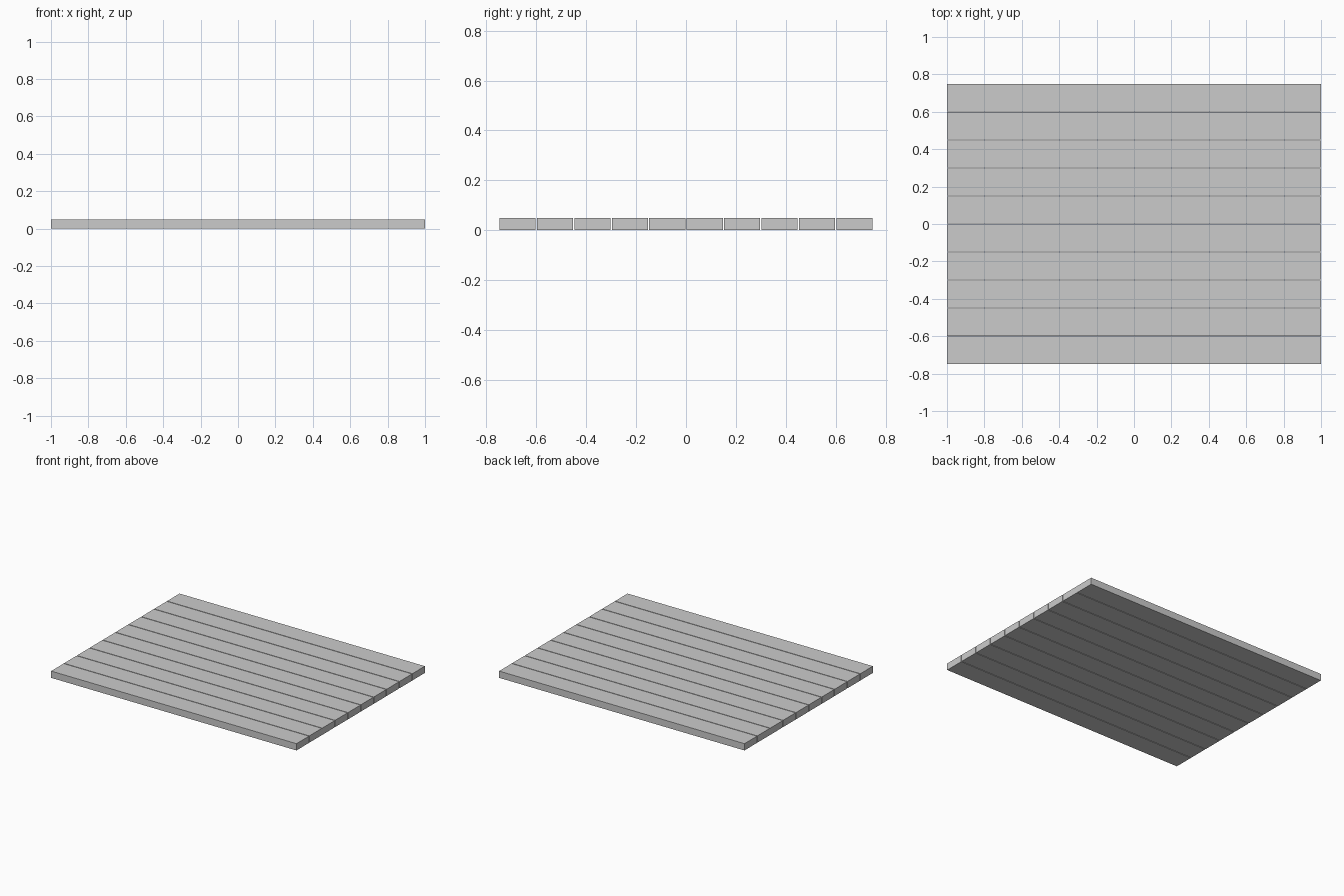
import bpy

if "Cube" in bpy.data.objects:
    bpy.data.objects.remove(bpy.data.objects["Cube"])

COUNT, PITCH = 10, 0.15
LENGTH, WIDTH, THICK = 2.0, 0.145, 0.05

# Row of identical planks with narrow gaps, running along x
for i in range(COUNT):
    y = (i - (COUNT - 1) / 2) * PITCH
    bpy.ops.mesh.primitive_cube_add(size=1, location=(0, y, THICK / 2))
    plank = bpy.context.object
    plank.name = f"floor_plank_{i + 1}"
    plank.scale = (LENGTH, WIDTH, THICK)
    bpy.ops.object.transform_apply(location=False, rotation=False, scale=True)
